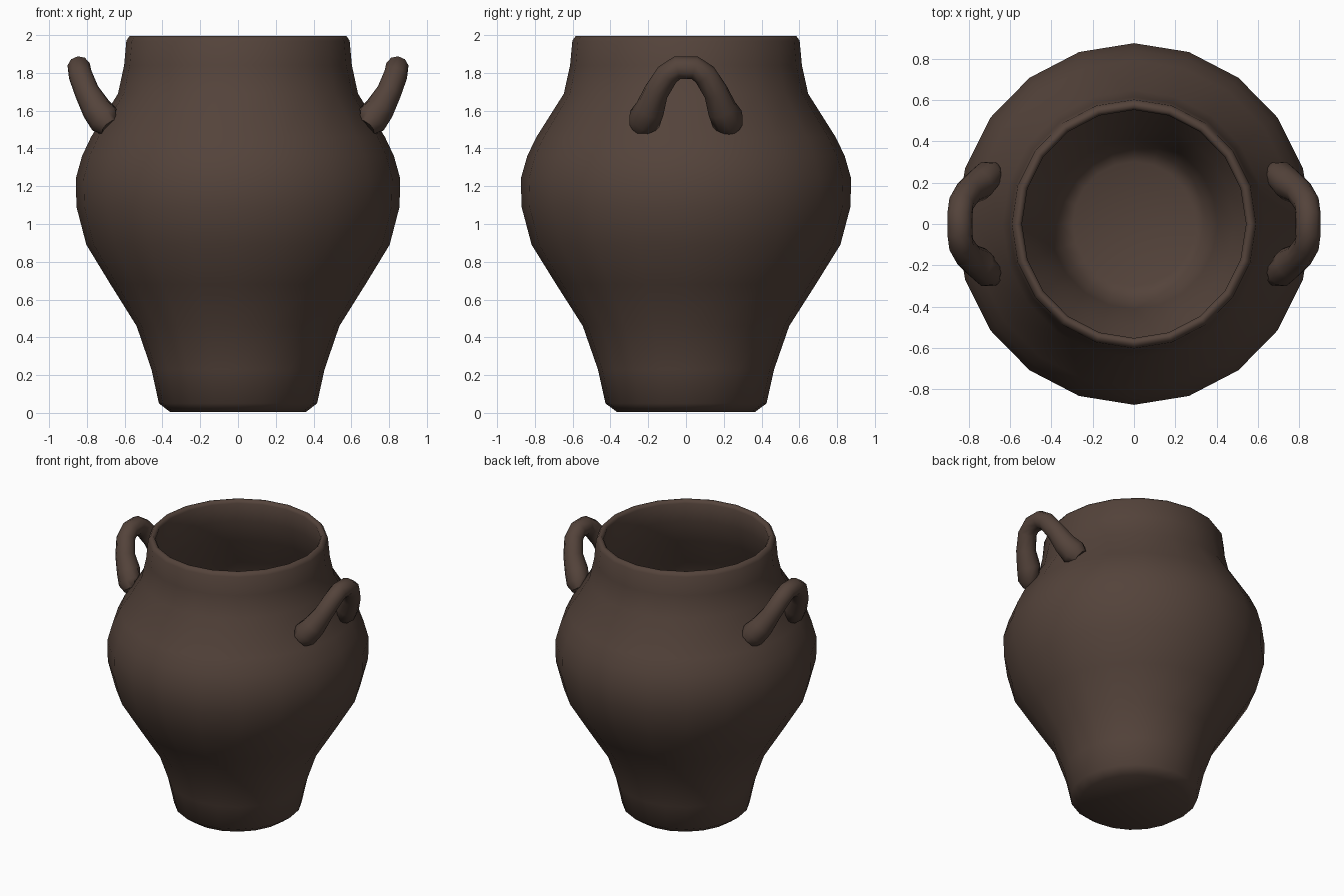
import bpy, bmesh, math
from mathutils import Vector

if "Cube" in bpy.data.objects:
    bpy.data.objects.remove(bpy.data.objects["Cube"])

clay = bpy.data.materials.new("dark brown clay")
clay.diffuse_color = (0.088, 0.056, 0.043, 1)
clay.use_nodes = True
clay.node_tree.nodes["Principled BSDF"].inputs["Base Color"].default_value = clay.diffuse_color

SIDES = 20
# (radius, height) up the outside, over the rim, and down the inside
OUTER = [(0.0, 0.005), (0.365, 0.005), (0.425, 0.05), (0.465, 0.23), (0.545, 0.46),
         (0.685, 0.68), (0.815, 0.89), (0.868, 1.09), (0.872, 1.24), (0.838, 1.36),
         (0.79, 1.46), (0.645, 1.69), (0.612, 1.84), (0.60, 1.97), (0.583, 1.995)]
INNER = [(0.562, 1.995), (0.55, 1.975), (0.56, 1.84), (0.60, 1.68), (0.735, 1.46),
         (0.815, 1.25), (0.81, 1.09), (0.76, 0.90), (0.63, 0.69), (0.49, 0.47),
         (0.41, 0.24), (0.36, 0.09), (0.30, 0.06), (0.0, 0.06)]


def finish(name, bm):
    bmesh.ops.recalc_face_normals(bm, faces=bm.faces)
    mesh = bpy.data.meshes.new(name)
    bm.to_mesh(mesh)
    bm.free()
    obj = bpy.data.objects.new(name, mesh)
    bpy.context.collection.objects.link(obj)
    mesh.materials.append(clay)
    bpy.ops.object.select_all(action='DESELECT')
    obj.select_set(True)
    bpy.context.view_layer.objects.active = obj
    bpy.ops.object.shade_smooth_by_angle(angle=math.radians(60))
    return obj


def outer_radius(z):
    for (r0, z0), (r1, z1) in zip(OUTER[1:], OUTER[2:]):
        if z0 <= z <= z1:
            return r0 + (r1 - r0) * (z - z0) / (z1 - z0)
    return 0.58


# pot body: lathe the whole wall section
bm = bmesh.new()
verts = [bm.verts.new((r * 0.985, 0, z)) for r, z in OUTER + INNER]
edges = [bm.edges.new(p) for p in zip(verts, verts[1:])]
bmesh.ops.spin(bm, geom=verts + edges, cent=(0, 0, 0), axis=(0, 0, 1),
               angle=math.tau, steps=SIDES, use_merge=True)
bmesh.ops.remove_doubles(bm, verts=bm.verts, dist=0.0005)
for v in bm.verts:
    v.co.y *= 1.018
finish("pot_body", bm)

# handles: half path as (x, y, z, tube radius), mirrored across y
HALF = [(0.67, 0.25, 1.51, 0.06), (0.70, 0.22, 1.55, 0.09), (0.75, 0.19, 1.61, 0.079),
        (0.80, 0.157, 1.70, 0.066), (0.835, 0.10, 1.79, 0.063), (0.842, 0.045, 1.828, 0.062)]
PATH = HALF + [(x, -y, z, r) for x, y, z, r in reversed(HALF)]


def handle(name, side):
    bm = bmesh.new()
    pts = [Vector(p[:3]) for p in PATH]
    lean = Vector((0.9, 0, -0.42)).normalized()   # faces out of the arch plane
    rings = []
    for i, p in enumerate(pts):
        along = (pts[min(i + 1, len(pts) - 1)] - pts[max(i - 1, 0)]).normalized()
        u = (lean - along * lean.dot(along)).normalized()
        w = along.cross(u)
        ring = []
        for k in range(10):
            a = math.tau * k / 10
            co = p + (u * math.cos(a) + w * math.sin(a)) * PATH[i][3]
            # keep the roots inside the pot wall
            r, wall = math.hypot(co.x, co.y), outer_radius(co.z) - 0.03
            if r < wall:
                co.x *= wall / r
                co.y *= wall / r
            ring.append(bm.verts.new((co.x * side, co.y, co.z)))
        rings.append(ring)
    for a, b in zip(rings, rings[1:]):
        for k in range(10):
            j = (k + 1) % 10
            bm.faces.new((a[k], a[j], b[j], b[k]))
    bm.faces.new(rings[0])
    bm.faces.new(rings[-1])
    finish(name, bm)


handle("right_handle", 1)
handle("left_handle", -1)
